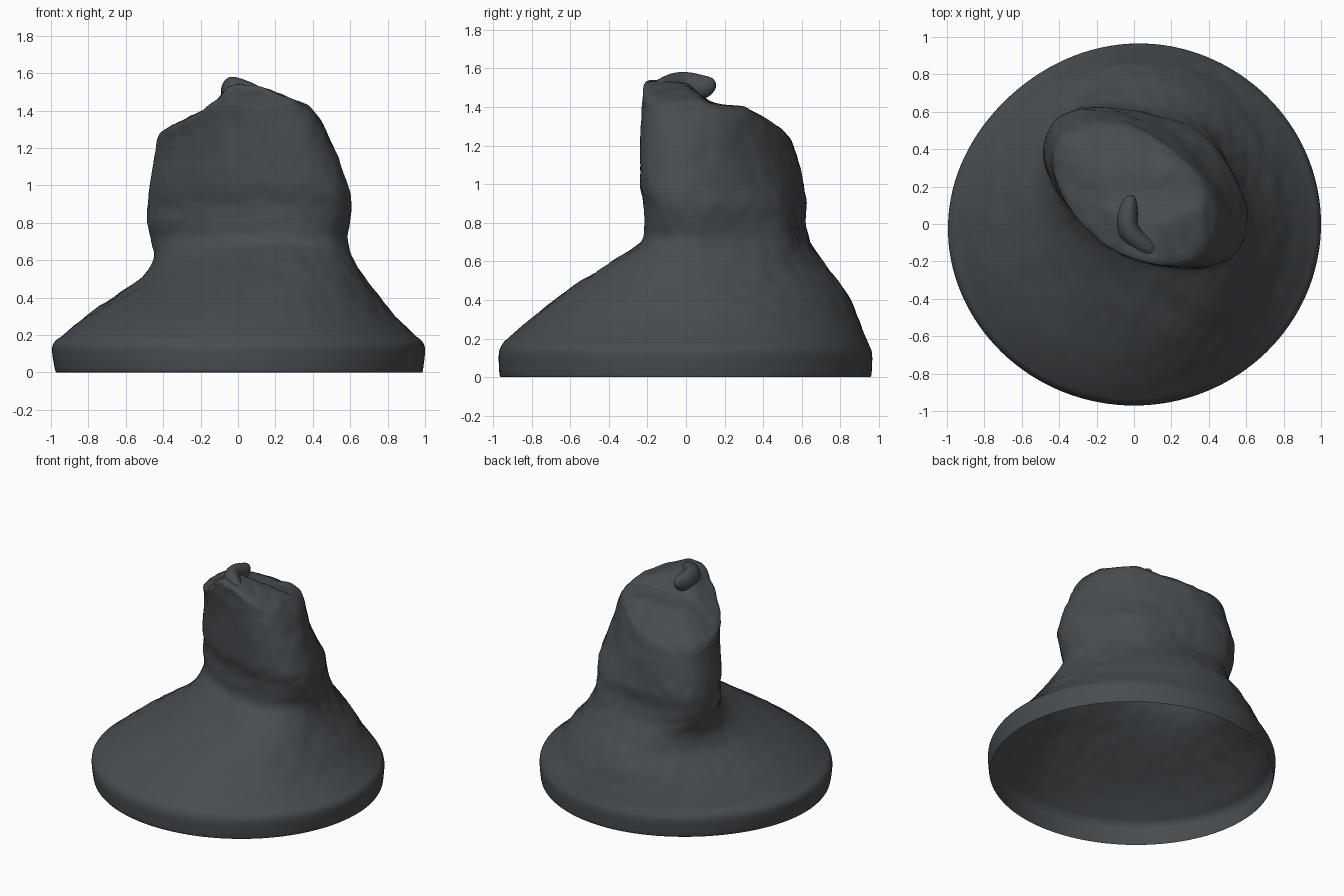
import bpy, bmesh, math
from mathutils import Vector, noise

if "Cube" in bpy.data.objects:
    bpy.data.objects.remove(bpy.data.objects["Cube"])

N = 128


def interp(tbl, v):
    if v <= tbl[0][0]:
        return tbl[0][1]
    for (a, p), (b, q) in zip(tbl, tbl[1:]):
        if v <= b:
            return p + (q - p) * (v - a) / (b - a)
    return tbl[-1][1]


# Slanted top surface: the lower of a height along x and a height along y
CAP_X = [(-.45, 1.26), (-.4, 1.29), (-.2, 1.39), (-.1, 1.46), (-.05, 1.53), (.0, 1.55),
         (.1, 1.54), (.2, 1.49), (.38, 1.42), (.5, 1.33)]
CAP_Y = [(-.24, 1.55), (.0, 1.53), (.12, 1.42), (.18, 1.405), (.3, 1.395),
         (.42, 1.33), (.54, 1.25), (.6, 1.2)]
# Back left side is slightly flattened, by height
DENT = [(0, .03), (.4, .035), (.5, .045), (.65, .02), (.75, 0)]


def cap(x, y):
    a, b = interp(CAP_X, x), interp(CAP_Y, y)
    return -math.log(math.exp(-50 * a) + math.exp(-50 * b)) / 50 + .006


# Body sections: z, x min, x max, y min, y max, skew of the oval
BODY = [
    (0, -.975, .985, -.96, .96, 0), (.02, -.985, .99, -.967, .967, 0),
    (.12, -1, 1, -.97, .97, 0), (.165, -.985, .985, -.955, .955, 0),
    (.2, -.94, .945, -.925, .94, 0), (.3, -.82, .84, -.81, .90, -.03),
    (.4, -.675, .76, -.68, .86, -.09), (.5, -.535, .68, -.54, .80, -.18),
    (.6, -.465, .62, -.38, .72, -.30), (.7, -.46, .583, -.235, .65, -.41),
    (.8, -.485, .595, -.215, .62, -.46),
    (.9, -.485, .61, -.22, .625, -.48), (1.0, -.475, .59, -.24, .61, -.48),
    (1.15, -.445, .535, -.238, .575, -.48)]
# Crown sections above that: share of the way to the slanted top
CROWN = [
    (.3, -.44, .51, -.235, .562, -.47), (.6, -.435, .48, -.23, .555, -.46),
    (.85, -.425, .445, -.228, .54, -.43), (.95, -.41, .41, -.225, .515, -.42),
    (1, -.37, .37, -.21, .48, -.41)]


def sub(rows, n):
    """Smooth in-between sections (Catmull-Rom)."""
    out, last = [], len(rows) - 1
    for k in range(last):
        quad = list(zip(rows[max(k - 1, 0)], rows[k], rows[k + 1], rows[min(k + 2, last)]))
        for i in range(n):
            t = i / n
            out.append([b + .5 * t * (c - a + t * (2 * a - 5 * b + 4 * c - d + t * (3 * (b - c) + d - a)))
                        for a, b, c, d in quad])
    return out + [list(rows[-1])]


def oval(row, s=1, bulge=0, dent=0):
    _, x0, x1, y0, y1, k = row
    cx, cy = (x0 + x1) / 2, (y0 + y1) / 2
    for i in range(N):
        t = math.tau * i / N
        dx = s * (x1 - x0) / 2 * math.cos(t)
        dy = s * (y1 - y0) / 2 * math.sin(t + k)
        h = math.hypot(dx, dy) * 1.4142
        # the back right side flows out more gently into the skirt
        push = .7 * bulge * max(0, (dx + dy) / h) ** 4
        pull = .7 * dent * max(0, (dy - dx) / h) ** 4
        yield cx + dx + push + pull, cy + dy + push - pull


def finish(bm, name):
    bmesh.ops.recalc_face_normals(bm, faces=bm.faces)
    me = bpy.data.meshes.new(name)
    bm.to_mesh(me)
    bm.free()
    ob = bpy.data.objects.new(name, me)
    bpy.context.collection.objects.link(ob)
    for p in me.polygons:
        p.use_smooth = True
    me.materials.append(mat)
    return ob


def loft(bm, rings):
    rows = [[bm.verts.new(p) for p in r] for r in rings]
    n = len(rows[0])
    for a, b in zip(rows, rows[1:]):
        for i in range(n):
            j = (i + 1) % n
            bm.faces.new((a[i], a[j], b[j], b[i]))
    return rows


mat = bpy.data.materials.new("dark_grey")
mat.diffuse_color = (.065, .073, .08, 1)
mat.use_nodes = True
mat.node_tree.nodes["Principled BSDF"].inputs["Base Color"].default_value = mat.diffuse_color

# Open-bottomed shell: rim, flared skirt, leaning oval crown and slanted top
rings = []
for r in sub(BODY, 4):
    bulge = .075 * math.exp(-((r[0] - .76) / .2) ** 2)
    rings.append([(x, y, r[0]) for x, y in oval(r, 1, bulge, interp(DENT, r[0]))])
for r in sub(CROWN, 3):
    rings.append([(x, y, 1.15 + r[0] * (cap(x, y) - 1.15)) for x, y in oval(r)])
for s in (.9, .8, .7, .6, .5, .4, .3, .2, .1):
    rings.append([(x, y, cap(x, y)) for x, y in oval(CROWN[-1], s)])
bm = bmesh.new()
rows = loft(bm, rings)
bm.faces.new(rows[-1])
bm.normal_update()
# Hand-formed lumps on everything above the rim
for v in bm.verts:
    if v.co.z > .17:
        fade = min(1, (v.co.z - .17) / .4)
        d = .006 * fade * noise.noise(v.co * 6) + .007 * min(1, fade * 3) * noise.noise(v.co * 14)
        v.co += v.normal * d
finish(bm, "shell")

# Pinched fold on top, ending in a small beak pointing back
path = [((.12, -.16, 1.46), .05), ((.05, -.11, 1.48), .06), ((-.03, -.05, 1.505), .062),
        ((-.04, .03, 1.505), .06), ((-.025, .10, 1.50), .05), ((-.015, .155, 1.53), .022)]
bm = bmesh.new()
rings = []
for i, (p, rad) in enumerate(path):
    d = Vector(path[min(i + 1, 5)][0]) - Vector(path[max(i - 1, 0)][0])
    side = d.cross(Vector((0, 0, 1))).normalized()
    up = side.cross(d).normalized()
    rings.append([Vector(p) + rad * (side * math.cos(math.tau * k / 16) + 1.3 * up * math.sin(math.tau * k / 16))
                  for k in range(16)])
rows = loft(bm, rings)
bm.faces.new(rows[0])
bm.faces.new(rows[-1])
fold = finish(bm, "top_fold")
fold.modifiers.new("smooth", 'SUBSURF').levels = 2
